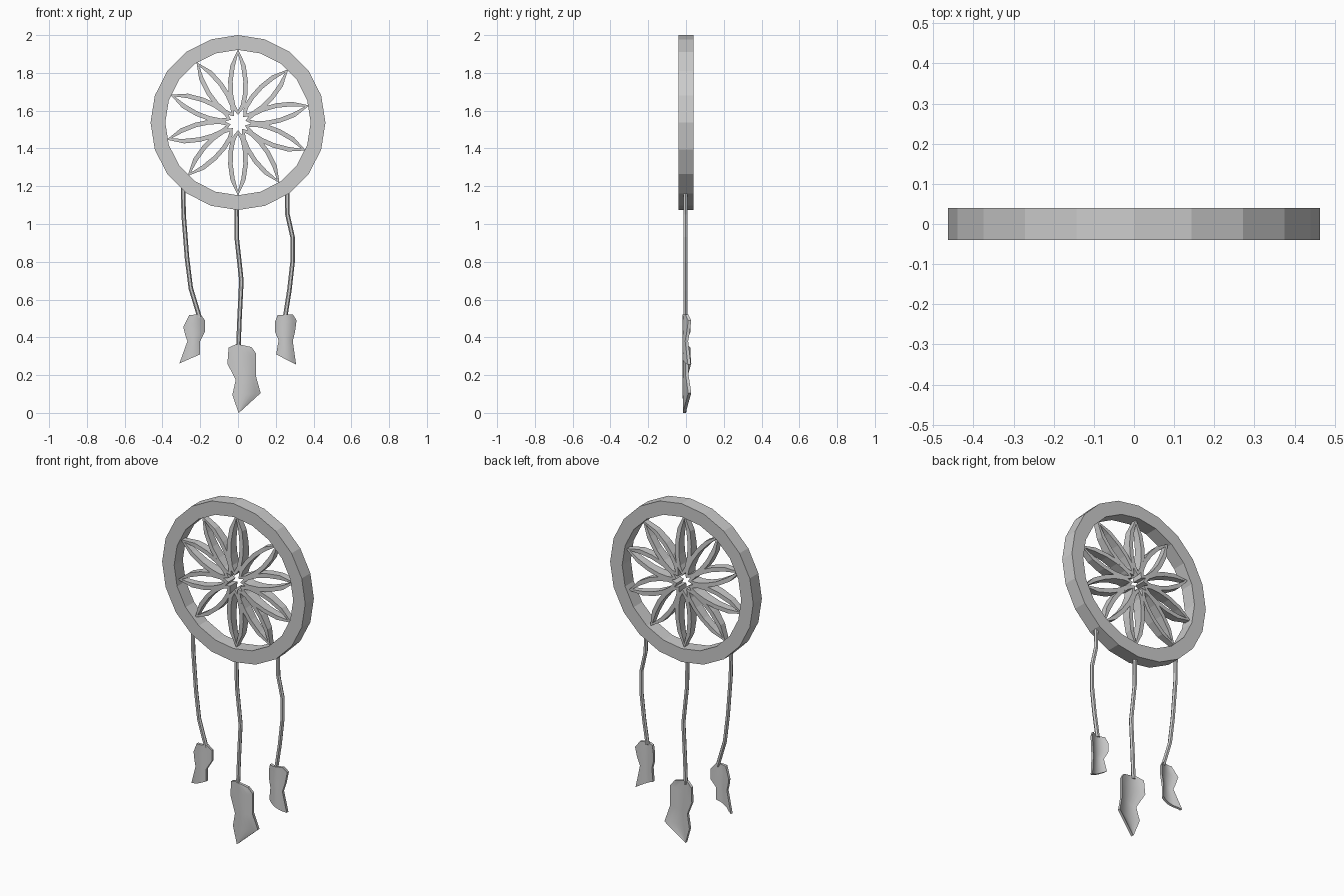
import bpy, bmesh, math
from mathutils import Vector

if "Cube" in bpy.data.objects:
    bpy.data.objects.remove(bpy.data.objects["Cube"])

CZ = 1.537  # height of the hoop centre


def finish(name, bm):
    bmesh.ops.recalc_face_normals(bm, faces=bm.faces)
    me = bpy.data.meshes.new(name)
    bm.to_mesh(me)
    bm.free()
    ob = bpy.data.objects.new(name, me)
    bpy.context.collection.objects.link(ob)
    return ob


def sweep(name, path, sections, closed=False):
    """Sweep sections (in-plane offset, y) along a path of (x, z) points."""
    bm = bmesh.new()
    n, rings = len(path), []
    for i, p in enumerate(path):
        a = path[(i - 1) % n] if closed or i > 0 else p
        b = path[(i + 1) % n] if closed or i < n - 1 else p
        d = Vector((b[0] - a[0], b[1] - a[1])).normalized()
        rings.append([bm.verts.new((p[0] - d.y * u, y, p[1] + d.x * u))
                      for u, y in sections[i]])
    m = len(rings[0])
    for i in range(n if closed else n - 1):
        r, s = rings[i], rings[(i + 1) % n]
        for k in range(m):
            bm.faces.new((r[k], r[(k + 1) % m], s[(k + 1) % m], s[k]))
    if not closed:
        bm.faces.new(rings[0])
        bm.faces.new(rings[-1])
    return finish(name, bm)


def rect(w, d):
    return [(-w, -d), (w, -d), (w, d), (-w, d)]


# Hoop: twenty-sided flat ring
circle = [(0.424 * math.sin(math.tau * i / 20), CZ + 0.424 * math.cos(math.tau * i / 20))
          for i in range(20)]
sweep("hoop", circle, [rect(0.039, 0.04)] * 20, closed=True)

# Web: ten leaf-shaped loops, thinner towards the hoop
half = [(0.052, 0), (0.09, 0.026), (0.15, 0.038), (0.22, 0.040), (0.30, 0.029), (0.376, 0)]
leaf = half + [(r, -w) for r, w in half[-2:0:-1]]
for k, deg in enumerate((90, 46.7, 13.5, -22.4, -55.5)):
    for j in (0, 180):
        a = math.radians(deg + j)
        c, s = math.cos(a), math.sin(a)
        path = [(r * c - w * s, CZ + r * s + w * c) for r, w in leaf]
        secs = [rect(0.012, 0.037 - 0.055 * r) for r, w in leaf]
        sweep(f"web_petal_{k}_{j}", path, secs, closed=True)

# Hanging cords
cords = {
    "left": [(-.29, 1.19), (-.288, 1.05), (-.27, .82), (-.25, .66), (-.203, .505)],
    "middle": [(-.008, 1.10), (-.006, .92), (.018, .70), (.008, .5), (.002, .345)],
    "right": [(.26, 1.165), (.262, 1.05), (.289, .93), (.289, .80), (.272, .65), (.25, .51)],
}
tube = [(0.012 * math.cos(math.tau * i / 6), -0.002 + 0.012 * math.sin(math.tau * i / 6))
        for i in range(6)]
for side, path in cords.items():
    sweep("cord_" + side, path, [tube] * len(path))


# Feathers: bowed sheets, each row runs from left edge to right edge
def feather(name, rows, xc, hw):
    bm = bmesh.new()
    cols, grid = 6, []
    for xl, zl, xr, zr in rows:
        line = []
        for i in range(cols + 1):
            t = i / cols
            x = xl + (xr - xl) * t
            y = -0.018 + 0.03 * min(1, ((x - xc) / hw) ** 2)
            line.append((x, y, zl + (zr - zl) * t))
        grid.append(line)
    front = [[bm.verts.new(p) for p in line] for line in grid]
    back = [[bm.verts.new((x, y + 0.016, z)) for x, y, z in line] for line in grid]
    nr = len(rows)
    for g in (front, back):
        for j in range(nr - 1):
            for i in range(cols):
                bm.faces.new((g[j][i], g[j][i + 1], g[j + 1][i + 1], g[j + 1][i]))
    rim = ([(0, i) for i in range(cols)] + [(j, cols) for j in range(nr - 1)]
           + [(nr - 1, i) for i in range(cols, 0, -1)] + [(j, 0) for j in range(nr - 1, 0, -1)])
    for (a, b), (c, d) in zip(rim, rim[1:] + rim[:1]):
        bm.faces.new((front[a][b], front[c][d], back[c][d], back[a][b]))
    ob = finish(name, bm)
    bpy.ops.object.select_all(action='DESELECT')
    ob.select_set(True)
    bpy.context.view_layer.objects.active = ob
    bpy.ops.object.shade_smooth_by_angle(angle=math.radians(30))


feather("feather_left", [(-.258, .518, -.198, .522), (-.29, .455, -.175, .49),
                         (-.28, .415, -.175, .43), (-.268, .38, -.20, .38),
                         (-.31, .262, -.20, .31)], -.235, .065)
feather("feather_middle", [(-.012, .363, .02, .36), (-.05, .345, .072, .348),
                           (-.056, .26, .095, .315), (-.012, .175, .095, .195),
                           (-.03, .095, .12, .105), (.003, 0, .01, .005)], .03, .088)
feather("feather_right", [(.21, .518, .29, .522), (.195, .48, .31, .49),
                          (.195, .43, .302, .43), (.215, .385, .29, .38),
                          (.202, .31, .308, .255)], .25, .06)
